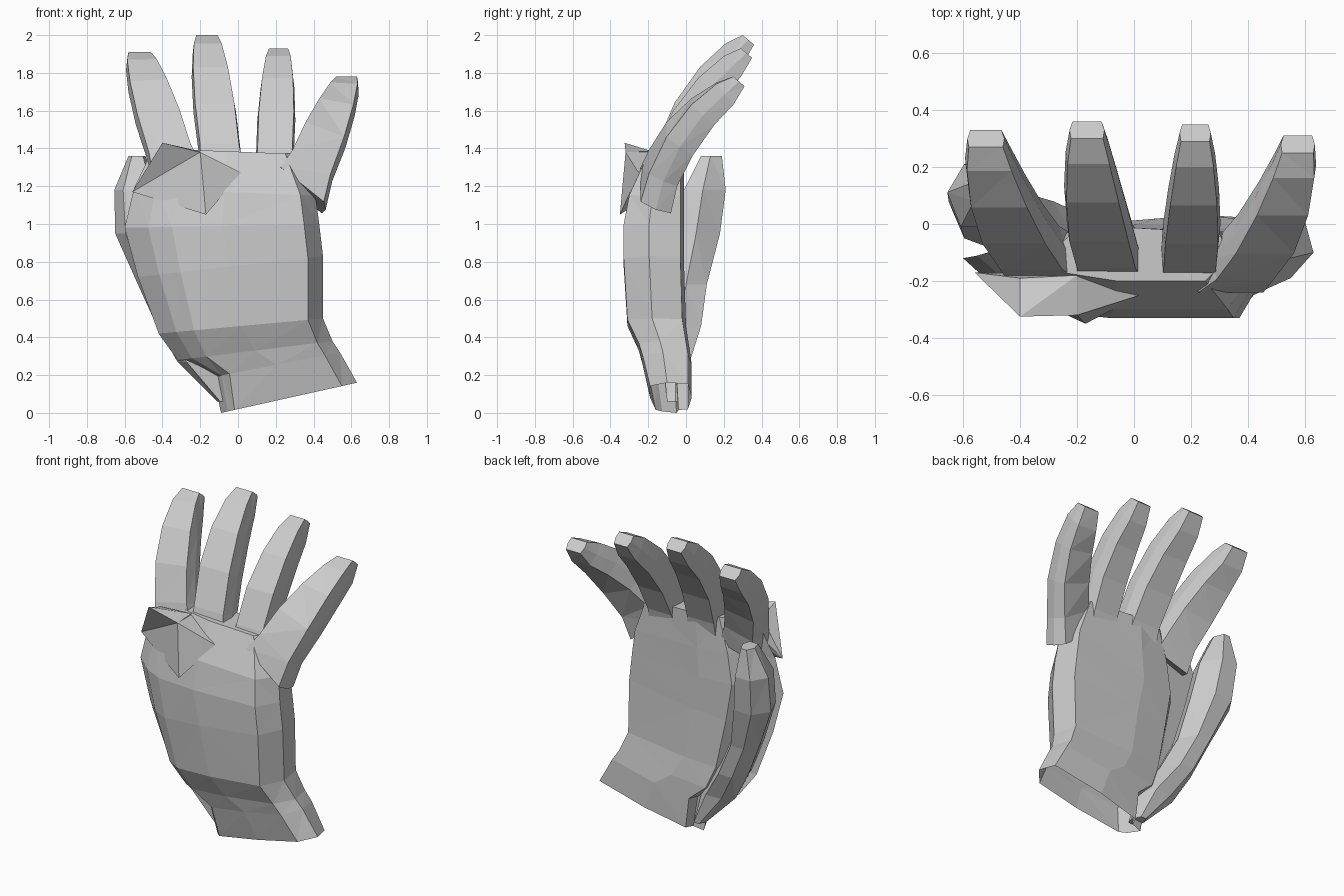
import bpy, bmesh
from mathutils import Vector

cube = bpy.data.objects.get("Cube")
if cube:
    bpy.data.objects.remove(cube, do_unlink=True)

colour = (0.6, 0.6, 0.6, 1)
grey = bpy.data.materials.new("plain_grey")
grey.use_nodes = True
grey.diffuse_color = colour
grey.node_tree.nodes["Principled BSDF"].inputs["Base Color"].default_value = colour


def finish(name, bm):
    """Turn a bmesh into a flat-shaded grey object."""
    bmesh.ops.recalc_face_normals(bm, faces=bm.faces)
    mesh = bpy.data.meshes.new(name)
    bm.to_mesh(mesh)
    bm.free()
    mesh.materials.append(grey)
    obj = bpy.data.objects.new(name, mesh)
    bpy.context.collection.objects.link(obj)


def loft(name, rings, open_start=False):
    """Skin equal-length rings and cap the ends."""
    bm = bmesh.new()
    loops = [[bm.verts.new(p) for p in ring] for ring in rings]
    for low, high in zip(loops, loops[1:]):
        for i in range(len(low)):
            bm.faces.new((low[i - 1], low[i], high[i], high[i - 1]))
    if not open_start:
        bm.faces.new(loops[0])
    bm.faces.new(loops[-1])
    bmesh.ops.triangulate(bm, faces=[f for f in bm.faces if len(f.verts) == 4])
    finish(name, bm)


def hull(name, points):
    """Wrap a few corner points in a faceted solid."""
    bm = bmesh.new()
    for p in points:
        bm.verts.new(p)
    bmesh.ops.convex_hull(bm, input=bm.verts)
    finish(name, bm)


def palm_ring(left, right, z_left, z_right, front, back):
    """Section chamfered in front and stepped behind on the thumb side."""
    depth, middle = back - front, (left + right) / 2
    chamfer = 0.04 - 0.35 * left
    outline = [(left, back - 0.3 * depth),
               (left + 0.5 * chamfer, front + 0.32 * depth),
               (left + chamfer, front + 0.03),
               (middle, front),
               (right - 0.08, front),
               (right, front + 0.45 * depth),
               (right - 0.03, back),
               (middle, back + 0.02),
               (left + 1.2 * chamfer, back),
               (left + 0.95 * chamfer, back - 0.25 * depth)]
    slope = (z_right - z_left) / (right - left)
    return [(x, y, z_left + slope * (x - left)) for x, y in outline]


# Palm and flared open wrist, from the cuff up to the finger roots
palm_sections = (
    (-0.09, 0.63, 0, 0.16, -0.19, 0.01),
    (-0.13, 0.54, 0.19, 0.32, -0.23, 0.01),
    (-0.32, 0.5, 0.28, 0.38, -0.25, 0),
    (-0.42, 0.45, 0.42, 0.5, -0.31, -0.02),
    (-0.53, 0.45, 0.72, 0.83, -0.33, -0.03),
    (-0.6, 0.43, 0.98, 1, -0.33, -0.03),
    (-0.55, 0.41, 1.19, 1.15, -0.3, -0.03),
    (-0.45, 0.33, 1.4, 1.37, -0.2, -0.03))
loft("palm", [palm_ring(*section) for section in palm_sections], open_start=True)

# Shared finger bend: rise, backward lean, width factor, thickness in y and z
finger_profile = (
    (0, 0, 1.08, 0.16, 0.07),
    (0.21, 0.09, 0.95, 0.15, 0.07),
    (0.51, 0.28, 0.96, 0.14, 0.1),
    (0.77, 0.55, 0.85, 0.12, 0.11),
    (0.94, 0.82, 0.68, 0.09, 0.11),
    (1, 1, 0.52, 0.06, 0.05))


def finger(name, root, tip, width, tilt):
    """Boxy curling finger; tilt lowers its +x side toward the root."""
    root, tip = Vector(root), Vector(tip)
    span = tip - root
    rings = []
    for rise, lean, factor, thick_y, thick_z in finger_profile:
        centre = root + Vector((span.x * rise, span.y * lean, span.z * rise))
        half = width * factor / 2
        ring = []
        for side, back in ((-0.92, 0), (0.92, 0), (1, 0.5),
                           (0.84, 1), (-0.84, 1), (-1, 0.5)):
            drop = thick_z * back + tilt * (1 - rise) * half * side
            ring.append(centre + Vector((half * side, thick_y * back, -drop)))
        rings.append(ring)
    loft(name, rings)


finger("index_finger", (-0.32, -0.2, 1.27), (-0.52, 0.27, 1.91), 0.25, -0.3)
finger("middle_finger", (-0.08, -0.2, 1.27), (-0.165, 0.3, 2), 0.235, 0)
finger("ring_finger", (0.19, -0.21, 1.25), (0.215, 0.29, 1.93), 0.21, 0)
finger("little_finger", (0.34, -0.24, 1.21), (0.575, 0.25, 1.78), 0.23, 0.8)


def thumb_ring(z, left, right, front, back):
    """Hexagonal section, widest through its middle."""
    w, d = right - left, back - front
    return [(left, front + 0.55 * d, z), (left + 0.2 * w, front, z),
            (right - 0.15 * w, front, z), (right, front + 0.45 * d, z),
            (right - 0.3 * w, back, z), (left + 0.25 * w, back, z)]


# Thumb standing behind the palm, from the wrist to its tip
thumb_sections = (
    (0.06, -0.11, -0.03, -0.1, 0),
    (0.27, -0.32, -0.08, -0.12, 0.02),
    (0.46, -0.43, -0.22, -0.12, 0.08),
    (0.68, -0.53, -0.33, -0.09, 0.11),
    (0.95, -0.65, -0.38, -0.05, 0.18),
    (1.18, -0.655, -0.42, -0.01, 0.21),
    (1.36, -0.58, -0.49, 0.08, 0.19))
loft("thumb", [thumb_ring(*section) for section in thumb_sections])

# Creased knuckles overhanging the front of the palm
crease = (-0.2, -0.32, 1.38)
side_corner = (-0.56, -0.17, 1.17)
hull("knuckle_ridge", (crease, side_corner, (-0.4, -0.325, 1.43),
                       (-0.2, -0.18, 1.385), (-0.4, -0.19, 1.38)))
hull("knuckle_fold", (crease, side_corner, (-0.17, -0.35, 1.05),
                      (0.02, -0.25, 1.27), (-0.2, -0.18, 1.38)))
